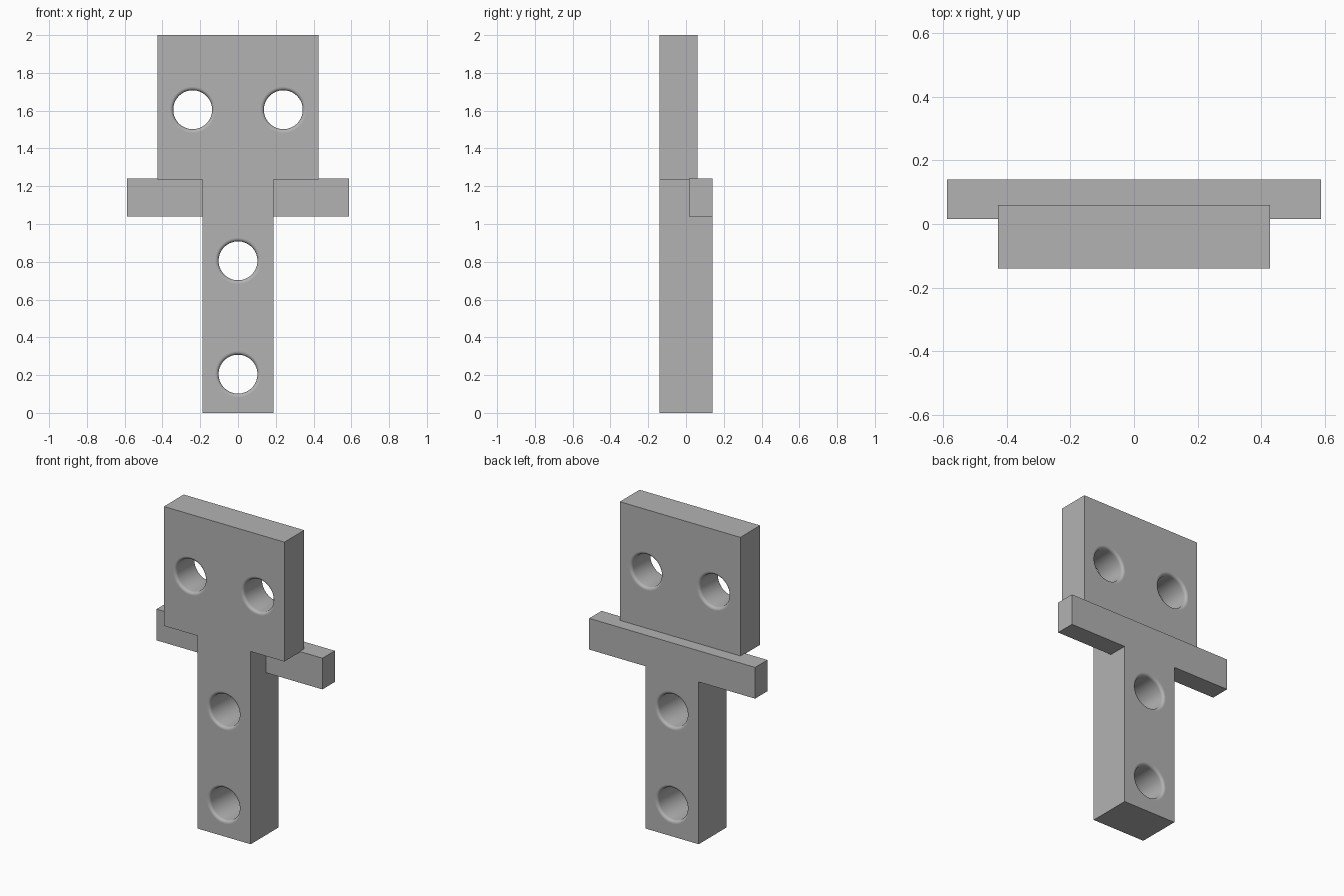
import bpy, bmesh, math
from mathutils import Vector, Matrix

if "Cube" in bpy.data.objects:
    bpy.data.objects.remove(bpy.data.objects["Cube"])

grey = bpy.data.materials.new("plain grey")
grey.diffuse_color = (0.45, 0.45, 0.45, 1)
grey.use_nodes = True
grey.node_tree.nodes["Principled BSDF"].inputs["Base Color"].default_value = grey.diffuse_color


def make_object(name, bm):
    bmesh.ops.recalc_face_normals(bm, faces=bm.faces)
    mesh = bpy.data.meshes.new(name)
    bm.to_mesh(mesh)
    bm.free()
    mesh.materials.append(grey)
    obj = bpy.data.objects.new(name, mesh)
    bpy.context.collection.objects.link(obj)
    return obj


def box(name, half_x, y0, y1, z0, z1):
    bm = bmesh.new()
    bmesh.ops.create_cube(bm, size=1)
    bmesh.ops.scale(bm, vec=(2 * half_x, y1 - y0, z1 - z0), verts=bm.verts)
    bmesh.ops.translate(bm, vec=(0, (y0 + y1) / 2, (z0 + z1) / 2), verts=bm.verts)
    return make_object(name, bm)


def hole_cutter(name, x, z, y0, y1, r=0.103, fillet=0.018, sides=48, steps=6):
    """Lathed cutter that rounds the hole rim on both faces."""
    arc = [(r + fillet * (1 - math.cos(a)), fillet * (1 - math.sin(a)))
           for a in (i * math.pi / 2 / steps for i in range(steps + 1))]
    front = [(rad, y0 + d) for rad, d in reversed(arc)]
    back = [(rad, y1 - d) for rad, d in arc]
    rim = r + fillet
    profile = [(rim, y0 - 0.05)] + front + back + [(rim, y1 + 0.05)]
    # Swap so the rounded end meets each face at full width
    profile = [(rim, y0 - 0.05)]
    for i in range(steps + 1):
        a = i * math.pi / 2 / steps
        profile.append((rim - fillet * math.sin(a), y0 + fillet * (1 - math.cos(a))))
    profile += [(rad, y0 + y1 - y) for rad, y in reversed(profile)]
    bm = bmesh.new()
    rings = []
    for rad, y in profile:
        rings.append([bm.verts.new((x + rad * math.cos(t), y, z + rad * math.sin(t)))
                      for t in ((k + 0.5) * math.tau / sides for k in range(sides))])
    for a, b in zip(rings, rings[1:]):
        for k in range(sides):
            n = (k + 1) % sides
            bm.faces.new((a[k], a[n], b[n], b[k]))
    bm.faces.new(rings[0])
    bm.faces.new(rings[-1])
    cutter = make_object(name, bm)
    cutter.hide_render = True
    return cutter


def combine(target, other, operation):
    mod = target.modifiers.new(operation.lower(), 'BOOLEAN')
    mod.operation = operation
    mod.solver = 'EXACT'
    mod.object = other
    bpy.context.view_layer.objects.active = target
    bpy.ops.object.modifier_apply(modifier=mod.name)
    bpy.data.objects.remove(other, do_unlink=True)


# Stem, rear crossbar and front head plate merged into one solid
body = box("bracket_body", 0.188, -0.14, 0.14, 0, 1.24)
combine(body, box("crossbar", 0.588, 0.015, 0.14, 1.04, 1.24), 'UNION')
combine(body, box("head_plate", 0.427, -0.14, 0.06, 1.235, 2), 'UNION')

# Two holes in the head plate, two in the stem
for x, z, back in ((-0.24, 1.605, 0.06), (0.24, 1.605, 0.06),
                   (0, 0.805, 0.14), (0, 0.205, 0.14)):
    combine(body, hole_cutter("hole_cutter", x, z, -0.14, back), 'DIFFERENCE')

# Smooth hole walls, flat plate faces
bpy.ops.object.select_all(action='DESELECT')
body.select_set(True)
bpy.context.view_layer.objects.active = body
bpy.ops.object.shade_smooth_by_angle(angle=math.radians(30))
for poly in body.data.polygons:
    poly.use_smooth = poly.area < 0.01
